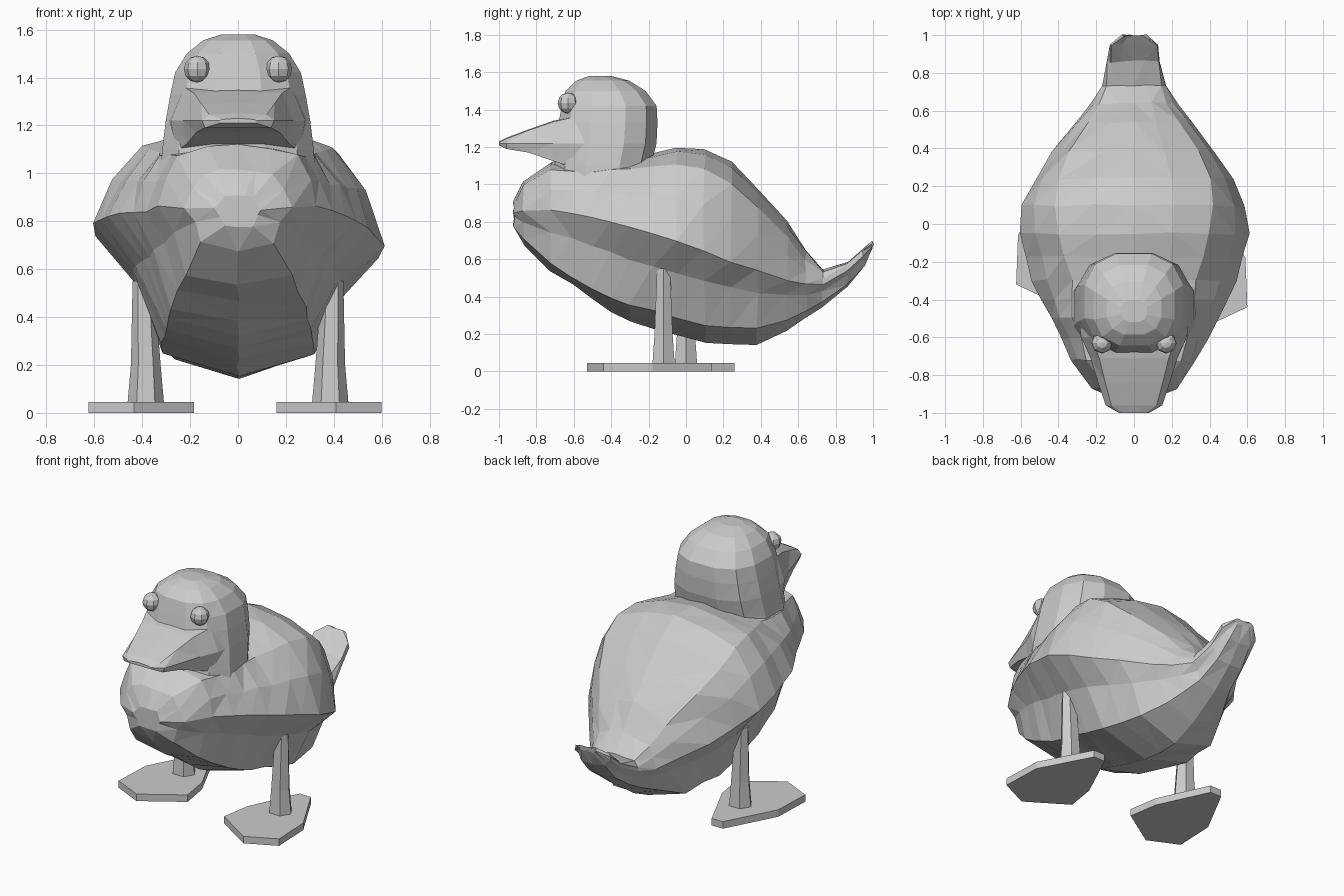
import bpy
import bmesh
import math
import random
from mathutils import Vector

random.seed(4)
old_cube = bpy.data.objects.get("Cube")
if old_cube:
    bpy.data.objects.remove(old_cube, do_unlink=True)

# One plain grey for the whole model
grey = bpy.data.materials.new("plain_grey")
grey.use_nodes = True
grey.diffuse_color = (0.6, 0.6, 0.6, 1)
for node in grey.node_tree.nodes:
    if node.type == 'BSDF_PRINCIPLED':
        node.inputs["Base Color"].default_value = grey.diffuse_color


def finish(name, bm):
    """Turn a bmesh into a flat shaded grey object."""
    bmesh.ops.recalc_face_normals(bm, faces=bm.faces[:])
    mesh = bpy.data.meshes.new(name)
    bm.to_mesh(mesh)
    bm.free()
    mesh.materials.append(grey)
    obj = bpy.data.objects.new(name, mesh)
    bpy.context.collection.objects.link(obj)
    return obj


def loft(name, rings, jitter=0.0):
    """Skin a list of equal length rings and close both ends."""
    bm = bmesh.new()
    loops = []
    for ring in rings:
        loop = []
        for point in ring:
            noise = Vector([random.uniform(-jitter, jitter) for axis in "xyz"])
            loop.append(bm.verts.new(Vector(point) + noise))
        loops.append(loop)
    for lower, upper in zip(loops, loops[1:]):
        count = len(lower)
        for i in range(count):
            j = (i + 1) % count
            bm.faces.new((lower[i], lower[j], upper[j], upper[i]))
    bm.faces.new(loops[0])
    bm.faces.new(loops[-1])
    bmesh.ops.triangulate(bm, faces=[f for f in bm.faces if len(f.verts) == 4])
    return finish(name, bm)


# Body stations from chest to tail:
# y, spine z, wing crease x z, flank ridge x z, belly x z, keel z
STATIONS = [
    (-.92, .91, .06, .9, .1, .85, .06, .78, .77),
    (-.87, 1.02, .15, 1, .22, .86, .15, .71, .68),
    (-.72, 1.12, .25, 1.08, .33, .86, .22, .58, .54),
    (-.5, 1.13, .32, 1.07, .44, .82, .28, .44, .38),
    (-.3, 1.13, .33, 1.08, .54, .77, .3, .35, .27),
    (-.05, 1.2, .4, 1.11, .61, .69, .32, .29, .19),
    (.1, 1.19, .42, 1.09, .59, .64, .32, .25, .15),
    (.24, 1.12, .4, 1, .52, .59, .29, .24, .14),
    (.38, .98, .34, .88, .43, .55, .26, .23, .14),
    (.54, .8, .24, .72, .31, .49, .2, .28, .21),
    (.64, .65, .18, .6, .23, .47, .15, .33, .28),
    (.73, .54, .15, .53, .17, .47, .11, .37, .34),
    (.86, .58, .13, .58, .14, .54, .09, .47, .45),
    (.95, .65, .12, .65, .13, .62, .08, .57, .56),
    (1, .69, .05, .69, .06, .68, .04, .66, .66),
]


def half_section(station, side):
    """Points down one flank, between the spine and the keel."""
    y, spine, cx, cz, rx, rz, bx, bz, keel = station
    if side < 0:
        rz += 0.11 * max(0, 1 - 1.6 * abs(y))
    bulge = 0.08 * (rx - bx)
    points = [
        (cx / 2, spine - (spine - cz) * 0.3),
        (cx, cz),
        ((cx + rx) / 2 + bulge, (cz + rz) / 2 + bulge),
        (rx, rz),
        (bx + (rx - bx) * 0.42, bz + (rz - bz) * 0.6),
        (bx, bz),
    ]
    return [(side * x, y, z) for x, z in points]


def body_ring(station):
    y, spine, keel = station[0], station[1], station[-1]
    left = half_section(station, 1)
    right = half_section(station, -1)
    return [(0, y, spine)] + left + [(0, y, keel)] + right[::-1]


def between(a, b):
    return tuple((p + q) / 2 for p, q in zip(a, b))


# Body and tail, with an extra ring between the wide stations
rings = []
for a, b in zip(STATIONS, STATIONS[1:]):
    rings.append(body_ring(a))
    if b[0] - a[0] > 0.17:
        rings.append(body_ring(between(a, b)))
rings.append(body_ring(STATIONS[-1]))
loft("body", rings, jitter=0.007)

# Head and neck: height, front y, back y, half width
HEAD = [
    (.92, -.74, -.16, .34),
    (1.1, -.71, -.18, .325),
    (1.22, -.7, -.15, .31),
    (1.33, -.69, -.145, .29),
    (1.42, -.67, -.15, .27),
    (1.5, -.65, -.21, .22),
    (1.555, -.59, -.3, .15),
    (1.58, -.52, -.4, .07),
]


def boxy(value):
    return math.copysign(abs(value) ** 0.8, value)


def head_ring(z, front, back, half, sides=12):
    ring = []
    for i in range(sides):
        angle = math.tau * (i + 0.5) / sides
        y = (front + back) / 2 + boxy(math.cos(angle)) * (back - front) / 2
        ring.append((half * boxy(math.sin(angle)), y, z))
    return ring


loft("head", [head_ring(*row) for row in HEAD])

# Broad beak that widens into the cheeks: y, half width, top, edge, bottom z
BEAK = [
    (-1, .08, 1.225, 1.22, 1.21),
    (-.96, .15, 1.245, 1.22, 1.19),
    (-.84, .19, 1.29, 1.22, 1.17),
    (-.71, .23, 1.335, 1.22, 1.125),
    (-.6, .28, 1.36, 1.22, 1.09),
    (-.45, .3, 1.38, 1.22, 1.06),
]


def beak_ring(y, half, top, edge, bottom):
    outline = [(-.8, top), (0, top + 0.005), (.8, top), (1, edge),
               (.92, bottom), (0, bottom), (-.92, bottom), (-1, edge)]
    return [(half * x, y, z) for x, z in outline]


loft("beak", [beak_ring(*row) for row in BEAK])

# Foot outline as seen from above, on the left side
FOOT = [(.6, -.44), (.59, -.18), (.42, .14), (.34, .14),
        (.19, -.18), (.16, -.37), (.41, -.53)]


def leg_ring(cx, cy, z, radius):
    ring = []
    for i in range(6):
        angle = math.tau * i / 6
        ring.append((cx + radius * math.cos(angle),
                     cy + radius * 0.9 * math.sin(angle), z))
    return ring


for label, side, shift in (("left", 1, 0), ("right", -1, 0.12)):
    # Webbed foot
    outline = [(side * x - shift / 5, y + shift) for x, y in FOOT]
    loft(label + "_foot", [[(x, y, z) for x, y in outline]
                           for z in (0, 0.045)])
    # Flared leg
    cy = shift - 0.12
    loft(label + "_leg", [leg_ring(side * 0.385, cy, 0.03, 0.077),
                          leg_ring(side * 0.385, cy, 0.2, 0.062),
                          leg_ring(side * 0.395, cy, 0.55, 0.045)])
    # Eye
    bm = bmesh.new()
    bmesh.ops.create_uvsphere(bm, u_segments=8, v_segments=6, radius=0.056)
    bmesh.ops.translate(bm, verts=bm.verts[:],
                        vec=(side * 0.17, -0.63, 1.435))
    finish(label + "_eye", bm)
